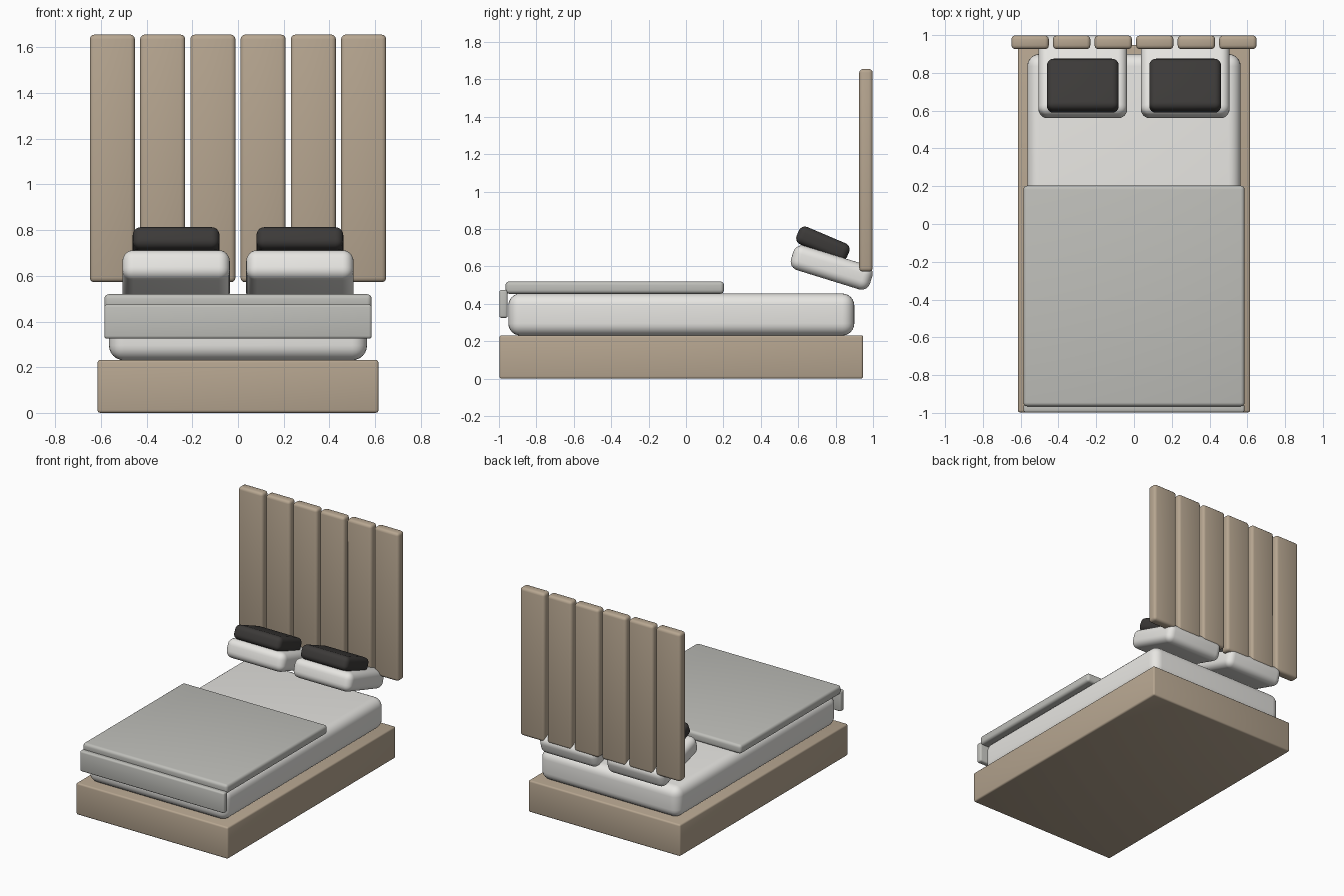
import bpy
from math import radians

if "Cube" in bpy.data.objects:
    bpy.data.objects.remove(bpy.data.objects["Cube"])


def material(name, rgb):
    m = bpy.data.materials.new(name)
    m.diffuse_color = (*rgb, 1)
    m.use_nodes = True
    m.node_tree.nodes["Principled BSDF"].inputs["Base Color"].default_value = m.diffuse_color
    return m


wood = material("wood", (0.47, 0.38, 0.28))
linen = material("linen", (0.80, 0.79, 0.76))
wool = material("wool", (0.52, 0.52, 0.49))
charcoal = material("charcoal", (0.045, 0.042, 0.04))


def soft_box(name, center, size, radius, mat, segments=3, tilt=0):
    """Box with rounded edges, optionally tilted about x."""
    bpy.ops.mesh.primitive_cube_add(size=1, location=center)
    ob = bpy.context.object
    ob.name = name
    ob.scale = size
    bpy.ops.object.transform_apply(location=False, rotation=False, scale=True)
    ob.rotation_euler.x = radians(tilt)
    bevel = ob.modifiers.new("rounding", "BEVEL")
    bevel.width = radius
    bevel.segments = segments
    ob.data.materials.append(mat)
    bpy.ops.object.modifier_apply(modifier=bevel.name)
    bpy.ops.object.shade_smooth_by_angle(angle=radians(35))
    return ob


# Base and mattress
soft_box("bed_base", (0, -0.025, 0.116), (1.23, 1.945, 0.232), 0.012, wood)
soft_box("mattress", (0, -0.025, 0.343), (1.13, 1.85, 0.225), 0.065, linen, 6)

# Blanket with the part hanging over the foot end
soft_box("blanket_top", (0, -0.381, 0.487), (1.17, 1.168, 0.066), 0.02, wool, 4)
soft_box("blanket_foot_drop", (0, -0.976, 0.40), (1.17, 0.044, 0.15), 0.012, wool)

# Headboard slats
for i in range(6):
    soft_box(f"headboard_slat_{i + 1}", ((i - 2.5) * 0.22, 0.962, 1.114),
             (0.198, 0.072, 1.084), 0.02, wood)

# Pillows and cushions, leaning with the front edge up
for side, label in ((-1, "left"), (1, "right")):
    soft_box(f"pillow_{label}", (side * 0.271, 0.779, 0.594),
             (0.47, 0.442, 0.136), 0.048, linen, 6, -17.2)
    soft_box(f"cushion_{label}", (side * 0.271, 0.732, 0.721),
             (0.38, 0.292, 0.10), 0.035, charcoal, 5, -23)
